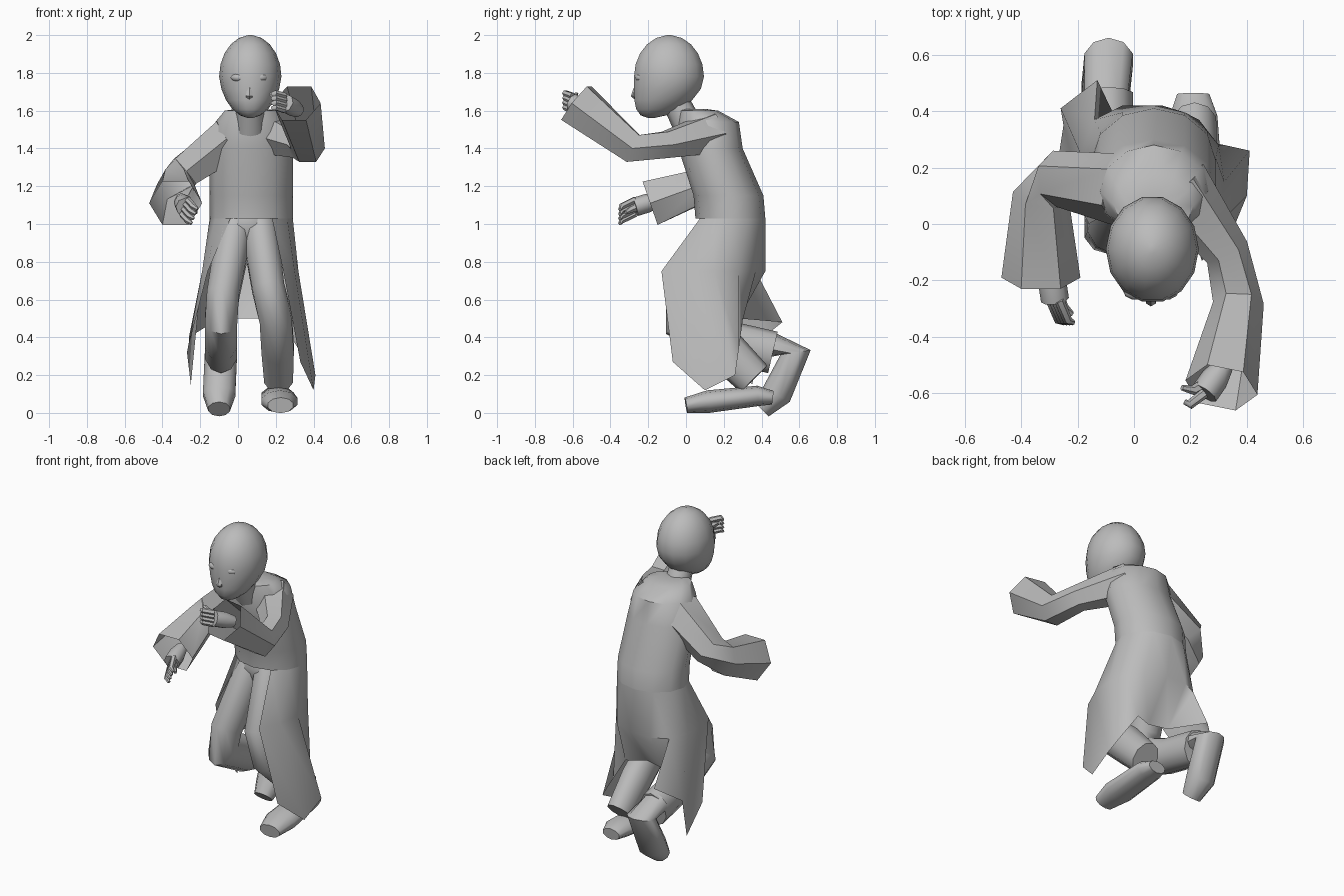
import bpy, math
from mathutils import Vector

cube = bpy.data.objects.get("Cube")
if cube:
    bpy.data.objects.remove(cube)

# One plain grey for the whole figure
grey = bpy.data.materials.new("plain grey")
grey.use_nodes = True
shade = 0.5
colour = (shade, shade, shade, 1)
grey.diffuse_color = colour
grey.node_tree.nodes["Principled BSDF"].inputs["Base Color"].default_value = colour

UPRIGHT = Vector((0, 0, 1))
SIDEWAYS = Vector((1, 0, 0))


def loft(name, rings, closed=True, cap_end=True):
    """Skin a list of equally long point rings, smooth with sharp creases."""
    count = len(rings[0])
    verts = [point for ring in rings for point in ring]
    faces = []
    for row in range(len(rings) - 1):
        near, far = row * count, (row + 1) * count
        for i in range(count if closed else count - 1):
            j = (i + 1) % count
            faces.append((near + i, near + j, far + j, far + i))
    if closed:
        faces.append(tuple(reversed(range(count))))
    if closed and cap_end:
        faces.append(tuple(range(len(verts) - count, len(verts))))
    mesh = bpy.data.meshes.new(name)
    mesh.from_pydata(verts, [], faces)
    mesh.materials.append(grey)
    mesh.shade_smooth()
    mesh.set_sharp_from_angle(angle=math.radians(50))
    bpy.context.collection.objects.link(bpy.data.objects.new(name, mesh))


def arc(start, end, steps):
    """Unit circle points from one angle to another."""
    angles = [start + (end - start) * i / steps for i in range(steps + 1)]
    return [(math.cos(angle), math.sin(angle)) for angle in angles]


def circle(sides):
    return arc(0, math.tau, sides)[:-1]


def tube(name, path, radii, sides=8, flat=1, up=SIDEWAYS, cap_end=True):
    """Limb along a path, one radius per station; flat scales it across the up axis."""
    path = [Vector(point) for point in path]
    rings = []
    for k, (centre, radius) in enumerate(zip(path, radii)):
        ahead = (path[min(k + 1, len(path) - 1)] - path[max(k - 1, 0)]).normalized()
        side = ahead.cross(up).normalized()
        rise = side.cross(ahead)
        rings.append([centre + radius * (flat * c * side + s * rise) for c, s in circle(sides)])
    loft(name, rings, cap_end=cap_end)


def ball(name, centre, radii, shape=lambda point: point, rows=10, sides=14):
    """Ellipsoid whose unit points may be reshaped by a rule."""
    rings = []
    for flat, height in arc(-math.pi / 2.1, math.pi / 2.1, rows):
        units = [shape(Vector((flat * c, flat * s, height))) for c, s in circle(sides)]
        rings.append([[m + r * u for m, r, u in zip(centre, radii, unit)] for unit in units])
    loft(name, rings)


def jaw(point):
    """Below the cheeks, narrow the skull and push it forward to the chin."""
    drop = max(0, -point.z)
    return Vector((point.x * (1 - drop / 10), point.y - drop * drop / 2, point.z))


# Head and face
ball("head", (.065, -.09, 1.78), (.165, .19, .22), jaw)
tube("nose", [(.06, -.25, 1.76), (.06, -.272, 1.68), (.06, -.24, 1.655)], (.012, .02, .02), sides=6)
ball("lips", (.06, -.248, 1.62), (.035, .015, .014), rows=4, sides=8)
for label, sign in (("left", 1), ("right", -1)):
    ball(label + "_brow", (.06 + sign * .05, -.235, 1.775), (.05, .035, .025), rows=6, sides=10)
tube("neck", [(.065, .02, 1.5), (.065, -.07, 1.68)], (.08, .07))


# Robe body, its levels given by height, front, back and half width
def robe_ring(points, z, front, back, half):
    return [(.07 + half * c, (front + back) / 2 + s * (back - front) / 2, z) for c, s in points]


waist = (1.03, .05, .42, .22)
levels = [waist, (1.15, .04, .41, .22), (1.4, -.04, .3, .22),
          (1.54, -.05, .28, .19), (1.6, -.04, .17, .14), (1.61, -.02, .1, .07)]
loft("robe_body", [robe_ring(circle(12), *level) for level in levels])

# Robe skirt, open in front: rows run from the left edge round to the right edge
waist_row = robe_ring(arc(-math.pi / 3, math.pi * 4 / 3, 10), *waist)
thigh_row = [(x, y, .75) for x, y in [
    (.24, -.13), (.3, 0), (.32, .15), (.3, .28), (.23, .37), (.1, .42),
    (-.04, .42), (-.14, .37), (-.19, .25), (-.19, .12), (-.16, 0)]]
hem_row = [(.33, -.07, .27), (.4, .1, .12), (.41, .26, .2), (.32, .28, .34),
           (.22, .3, .49), (.1, .25, .5), (-.02, .28, .5), (-.13, .51, .48),
           (-.26, .41, .4), (-.25, .35, .15), (-.27, .22, .32)]
loft("robe_skirt", [waist_row, thigh_row, hem_row], closed=False)

# Trousers, the right leg kneeling with its shin drawn back
ball("pelvis", (.05, .2, 1), (.16, .14, .16), rows=6, sides=10)
tube("left_trouser_leg", [(.11, .2, 1), (.16, 0, .66), (.2, .02, .5), (.21, .2, .34),
                          (.215, .36, .18)],
     (.1, .09, .09, .09, .08), sides=10, flat=1.25)
tube("right_trouser_leg", [(-.01, .2, 1), (-.08, 0, .62), (-.09, -.02, .49),
                           (-.09, .2, .38), (-.09, .46, .32)],
     (.1, .09, .09, .09, .09), sides=10, flat=1.25)

# Shoes, from heel to toe
tube("left_shoe", [(.21, .46, .08), (.21, .38, .09), (.22, .12, .06), (.225, 0, .04)],
     (.06, .09, .1, .07), sides=10, flat=.6)
tube("right_shoe", [(-.1, .44, .36), (-.09, .58, .32), (-.1, .48, .1), (-.1, .4, .02)],
     (.08, .09, .09, .06), sides=10, flat=.9)

# Sleeves with wide open cuffs
tube("left_sleeve", [(.15, .14, 1.48), (.33, -.1, 1.42), (.37, -.28, 1.4), (.31, -.58, 1.64)],
     (.12, .08, .09, .13), sides=6, up=UPRIGHT, cap_end=False)
tube("right_sleeve", [(-.04, .12, 1.45), (-.28, .16, 1.28), (-.33, .1, 1.21), (-.33, -.19, 1.11)],
     (.13, .1, .1, .14), sides=6, up=UPRIGHT, cap_end=False)


def hand(label, wrist, knuckles, tips, spread, thumb_tip):
    """A palm, four fingers fanned along spread, and a thumb."""
    wrist, knuckles, tips, spread, thumb_tip = map(
        Vector, (wrist, knuckles, tips, spread, thumb_tip))
    middle = (wrist + knuckles) / 2
    tube(label + "_palm", [wrist, middle, knuckles], (.035, .05, .05), up=UPRIGHT)
    curl = (knuckles - wrist) / 4
    for i in range(4):
        shift = spread * (i - 1.5)
        path = [knuckles + shift, (knuckles + tips) / 2 + curl + shift, tips + shift]
        tube(f"{label}_finger_{i + 1}", path, (.018, .017, .01), sides=6, up=UPRIGHT)
    tube(label + "_thumb", [middle, (middle + thumb_tip) / 2 + curl, thumb_tip],
         (.025, .018, .01), sides=6, up=UPRIGHT)


# Hands
hand("left", (.32, -.5, 1.6), (.25, -.6, 1.64), (.18, -.63, 1.65), (0, 0, .025), (.17, -.58, 1.69))
hand("right", (-.3, -.14, 1.13), (-.28, -.27, 1.09), (-.23, -.35, 1.04), (.01, 0, .025), (-.22, -.32, 1.06))
